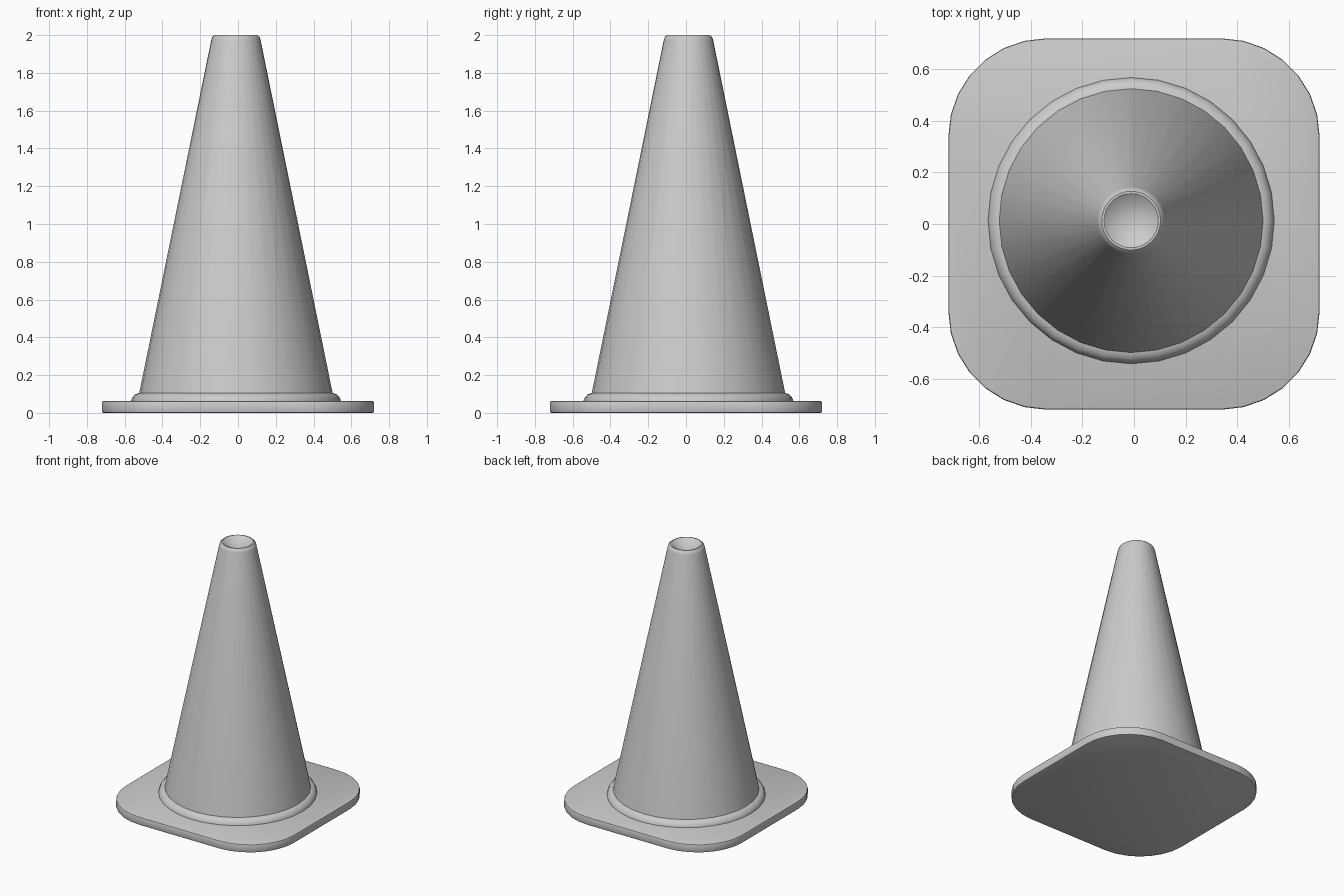
import bpy, bmesh, math

cube = bpy.data.objects.get("Cube")
if cube:
    bpy.data.objects.remove(cube, do_unlink=True)

# Single plain grey finish
grey = bpy.data.materials.new("plain grey")
grey.use_nodes = True
colour = (0.6, 0.6, 0.6, 1)
grey.diffuse_color = colour
grey.node_tree.nodes["Principled BSDF"].inputs["Base Color"].default_value = colour

CENTRE = (-0.011, 0.013)   # the cone sits slightly off the middle of its base
SIDES = 32


def finish(name, bm, angle):
    bmesh.ops.recalc_face_normals(bm, faces=bm.faces)
    mesh = bpy.data.meshes.new(name)
    bm.to_mesh(mesh)
    bm.free()
    mesh.materials.append(grey)
    obj = bpy.data.objects.new(name, mesh)
    bpy.context.collection.objects.link(obj)
    bpy.ops.object.select_all(action='DESELECT')
    obj.select_set(True)
    bpy.context.view_layer.objects.active = obj
    bpy.ops.object.shade_smooth_by_angle(angle=math.radians(angle))
    return obj


def lathe(name, profile, angle):
    """Spin a (radius, height) profile around the cone's axis."""
    bm = bmesh.new()
    verts = [bm.verts.new((r, 0, z)) for r, z in profile]
    edges = [bm.edges.new(pair) for pair in zip(verts, verts[1:])]
    bmesh.ops.spin(bm, geom=verts + edges, cent=(0, 0, 0), axis=(0, 0, 1),
                   angle=math.tau, steps=SIDES)
    bmesh.ops.remove_doubles(bm, verts=bm.verts, dist=0.0005)
    obj = finish(name, bm, angle)
    obj.location = (*CENTRE, 0)
    return obj


# Rounded square base plate with softened rims
HALF, RADIUS, HEIGHT, RIM, STEPS = 0.72, 0.38, 0.063, 0.008, 7
bm = bmesh.new()
outline = []
for corner in range(4):
    mid = math.radians(45 + 90 * corner)
    cx = math.copysign(HALF - RADIUS, math.cos(mid))
    cy = math.copysign(HALF - RADIUS, math.sin(mid))
    for i in range(STEPS + 1):
        a = math.radians(90 * corner + 90 * i / STEPS)
        outline.append(bm.verts.new((cx + RADIUS * math.cos(a),
                                     cy + RADIUS * math.sin(a), 0)))
bottom = bm.faces.new(outline)
top = bmesh.ops.extrude_face_region(bm, geom=[bottom], use_keep_orig=True)
bmesh.ops.translate(bm, vec=(0, 0, HEIGHT),
                    verts=[g for g in top["geom"] if isinstance(g, bmesh.types.BMVert)])
rims = [e for e in bm.edges if abs(e.verts[0].co.z - e.verts[1].co.z) < 1e-5]
bmesh.ops.bevel(bm, geom=rims, offset=RIM, segments=2, profile=0.5, affect='EDGES')
finish("base_plate", bm, 40)

# Rounded collar where the cone meets the base
lathe("collar", [(0.556, 0.055), (0.555, 0.066), (0.548, 0.083),
                 (0.534, 0.098), (0.512, 0.106), (0.48, 0.106)], 40)

# Cone body with a rounded lip and a shallow conical hollow on top
lathe("cone_body", [(0.52, 0.06), (0.512, 0.105), (0.131, 1.972), (0.125, 1.990),
                    (0.114, 2.0), (0.105, 2.0), (0, 1.925)], 32)
